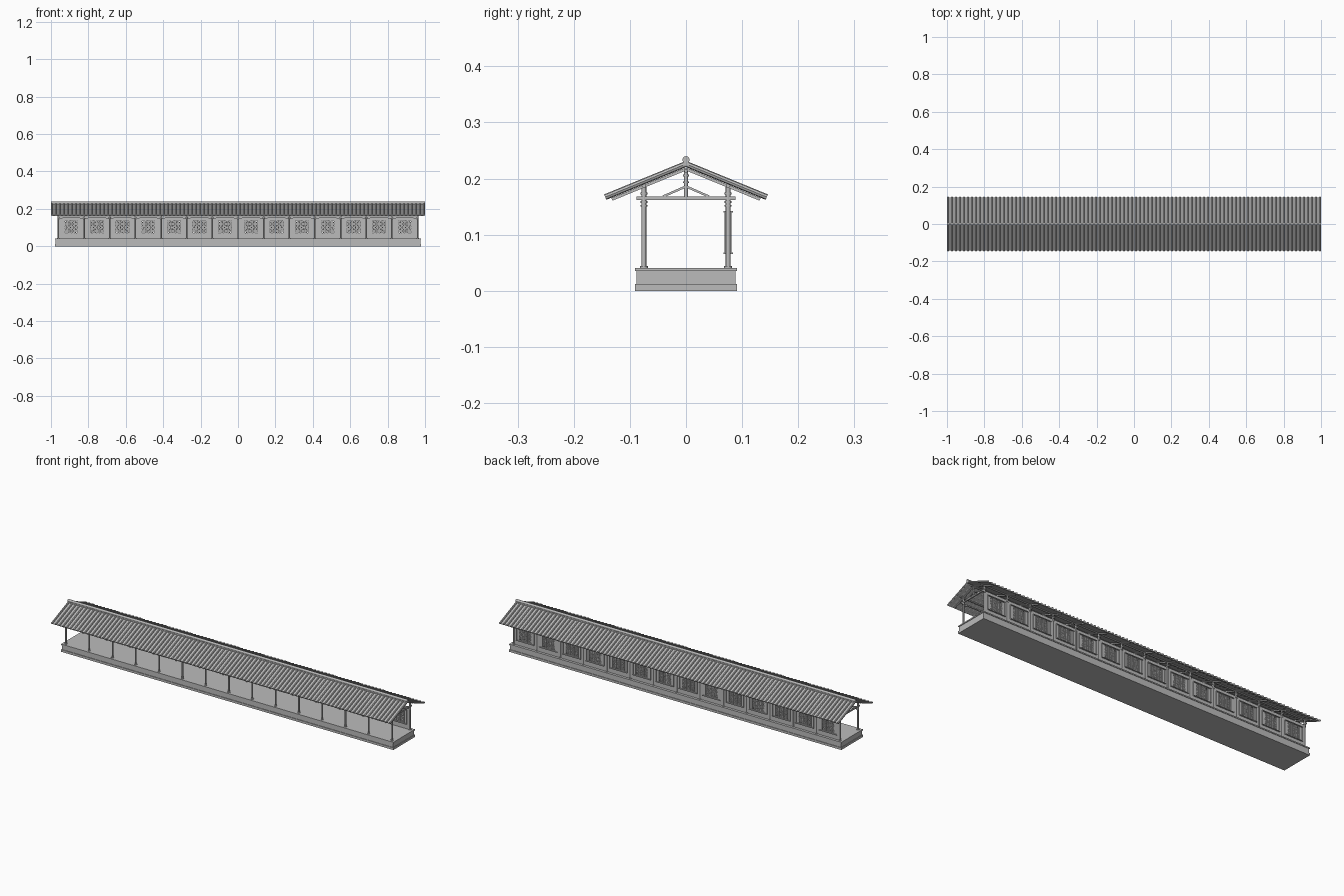
import bpy, bmesh, math
from mathutils import Matrix, Vector

cube = bpy.data.objects.get("Cube")
if cube:
    bpy.data.objects.remove(cube, do_unlink=True)

grey = bpy.data.materials.new("stone grey")
grey.use_nodes = True
COLOR = (0.5, 0.5, 0.5, 1)
grey.diffuse_color = COLOR
grey.node_tree.nodes["Principled BSDF"].inputs["Base Color"].default_value = COLOR

BAYS = 14
HALF = 0.96
STEP = 2 * HALF / BAYS
COLUMN_X = [-HALF + i * STEP for i in range(BAYS + 1)]
BAY_X = [x + STEP / 2 for x in COLUMN_X[:-1]]
SIDE = 0.075            # column rows
SLOPE = 0.41            # roof rise over run
RIDGE = 0.226


def finish(name, bm, smooth=False):
    mesh = bpy.data.meshes.new(name)
    bmesh.ops.recalc_face_normals(bm, faces=bm.faces)
    bm.to_mesh(mesh)
    bm.free()
    mesh.materials.append(grey)
    obj = bpy.data.objects.new(name, mesh)
    bpy.context.collection.objects.link(obj)
    if smooth:
        bpy.ops.object.select_all(action='DESELECT')
        obj.select_set(True)
        bpy.context.view_layer.objects.active = obj
        bpy.ops.object.shade_smooth_by_angle(angle=math.radians(40))
    return obj


def box(bm, center, size):
    bmesh.ops.create_cube(bm, size=1, matrix=Matrix.Translation(center) @ Matrix.Diagonal((*size, 1)))


def bar(bm, a, b, width, height):
    """Rectangular beam from a to b."""
    a, b = Vector(a), Vector(b)
    d = b - a
    up = Vector((0, 0, 1)) if abs(d.normalized().z) < 0.95 else Vector((0, 1, 0))
    side = d.cross(up).normalized()
    up = side.cross(d).normalized()
    rot = Matrix((d.normalized(), side, up)).transposed().to_4x4()
    m = Matrix.Translation((a + b) / 2) @ rot @ Matrix.Diagonal((d.length, width, height, 1))
    bmesh.ops.create_cube(bm, size=1, matrix=m)


def rod(bm, a, b, radius, sides=10):
    a, b = Vector(a), Vector(b)
    d = b - a
    m = Matrix.Translation((a + b) / 2) @ d.to_track_quat('Z', 'Y').to_matrix().to_4x4()
    bmesh.ops.create_cone(bm, cap_ends=True, segments=sides, radius1=radius,
                          radius2=radius, depth=d.length, matrix=m)


def roof_z(y, drop=0):
    return RIDGE - SLOPE * abs(y) - drop


# Stepped platform
bm = bmesh.new()
for z0, z1, hx, hy in ((0, 0.012, 0.978, 0.091), (0.012, 0.035, 0.975, 0.088),
                       (0.035, 0.041, 0.978, 0.091)):
    box(bm, (0, 0, (z0 + z1) / 2), (2 * hx, 2 * hy, z1 - z0))
finish("platform", bm)

# Columns with foot, collar and short purlin post
bm = bmesh.new()
for x in COLUMN_X:
    for y in (-SIDE, SIDE):
        for z0, z1, r in ((0.041, 0.044, 0.007), (0.044, 0.187, 0.0042), (0.150, 0.153, 0.0062),
                          (0.156, 0.160, 0.006), (0.172, 0.175, 0.006)):
            rod(bm, (x, y, z0), (x, y, z1), r)
finish("columns", bm, True)

# Roof trusses
bm = bmesh.new()
for x in COLUMN_X:
    box(bm, (x, 0, 0.165), (0.007, 0.176, 0.006))
    for s in (-1, 1):
        bar(bm, (x, s * 0.041, 0.168), (x, 0, 0.186), 0.005, 0.004)
        bar(bm, (x, s * 0.132, roof_z(0.132, 0.009)), (x, 0, roof_z(0, 0.009)), 0.006, 0.005)
finish("trusses", bm)

bm = bmesh.new()
for x in COLUMN_X:
    rod(bm, (x, 0, 0.168), (x, 0, 0.216), 0.0035)
    for z in (0.192, 0.204):
        rod(bm, (x, 0, z), (x, 0, z + 0.003), 0.0055)
finish("king_posts", bm, True)

# Long beams and purlins
bm = bmesh.new()
for y in (-SIDE, SIDE):
    box(bm, (0, y, 0.157), (2 * HALF, 0.005, 0.006))
    rod(bm, (-0.98, y, 0.187), (0.98, y, 0.187), 0.0035, 8)
rod(bm, (-0.98, 0, 0.214), (0.98, 0, 0.214), 0.0035, 8)
finish("long_beams", bm)

# Corner brackets under the long beams
bm = bmesh.new()
for x in BAY_X:
    for y in (-SIDE, SIDE):
        for s in (-1, 1):
            c = x + s * STEP / 2
            tri = [(c, 0.155), (c - s * 0.026, 0.155), (c - s * 0.02, 0.149), (c, 0.143)]
            face = bm.faces.new([bm.verts.new((px, y - 0.0015, pz)) for px, pz in tri])
            out = bmesh.ops.extrude_face_region(bm, geom=[face])
            bmesh.ops.translate(bm, vec=(0, 0.003, 0),
                                verts=[v for v in out["geom"] if isinstance(v, bmesh.types.BMVert)])
finish("brackets", bm)

# Rear wall, left open at the windows
W, Z0, Z1 = 0.036, 0.070, 0.138
bm = bmesh.new()
for x in BAY_X:
    pier = STEP / 2 - W
    box(bm, (x, SIDE, (0.041 + Z0) / 2), (STEP, 0.005, Z0 - 0.041))
    box(bm, (x, SIDE, (Z1 + 0.156) / 2), (STEP, 0.005, 0.156 - Z1))
    for s in (-1, 1):
        box(bm, (x + s * (W + pier / 2), SIDE, (Z0 + Z1) / 2), (pier, 0.005, Z1 - Z0))
finish("rear_wall", bm)

# Window frames with sill and head
bm = bmesh.new()
for x in BAY_X:
    for z in (Z0 - 0.003, Z1 + 0.003):
        box(bm, (x, SIDE, z), (0.106, 0.017, 0.003))
    for s in (-1, 1):
        box(bm, (x + s * 0.0515, SIDE, (Z0 + Z1) / 2), (0.003, 0.012, Z1 - Z0 + 0.006))
        box(bm, (x + s * W, SIDE, (Z0 + Z1) / 2), (0.003, 0.009, Z1 - Z0))
    for s in (-1, 1):
        box(bm, (x + s * W / 3, SIDE, (Z0 + Z1) / 2), (0.003, 0.008, Z1 - Z0))
finish("window_frames", bm)

# Diagonal window lattice
bm = bmesh.new()
h = Z1 - Z0
for x in BAY_X:
    for s in (-1, 1):
        for i in range(-7, 8):
            # a slanted strip clipped to the opening
            c = i * 0.0075
            lo = max(-W, c - h / 2)
            hi = min(W, c + h / 2)
            if hi - lo > 0.004:
                zm = (Z0 + Z1) / 2
                bar(bm, (x + s * lo, SIDE, zm + lo - c), (x + s * hi, SIDE, zm + hi - c), 0.003, 0.0022)
finish("window_lattice", bm)

# Roof slopes
bm = bmesh.new()
for s in (-1, 1):
    bar(bm, (0, s * 0.142, roof_z(0.142, 0.003)), (0, 0, roof_z(0, 0.003)), 1.99, 0.004)
finish("roof_slopes", bm)

# Round tile rows
bm = bmesh.new()
ROWS = 94
for i in range(ROWS):
    x = -0.9945 + i * 1.989 / (ROWS - 1)
    for s in (-1, 1):
        rod(bm, (x, s * 0.144, roof_z(0.144)), (x, 0, roof_z(0)), 0.0052, 8)
finish("tile_rows", bm, True)

# Ridge cap
bm = bmesh.new()
box(bm, (0, 0, 0.228), (2, 0.010, 0.010))
rod(bm, (-1, 0, 0.2335), (1, 0, 0.2335), 0.0065, 12)
finish("ridge_cap", bm, True)
